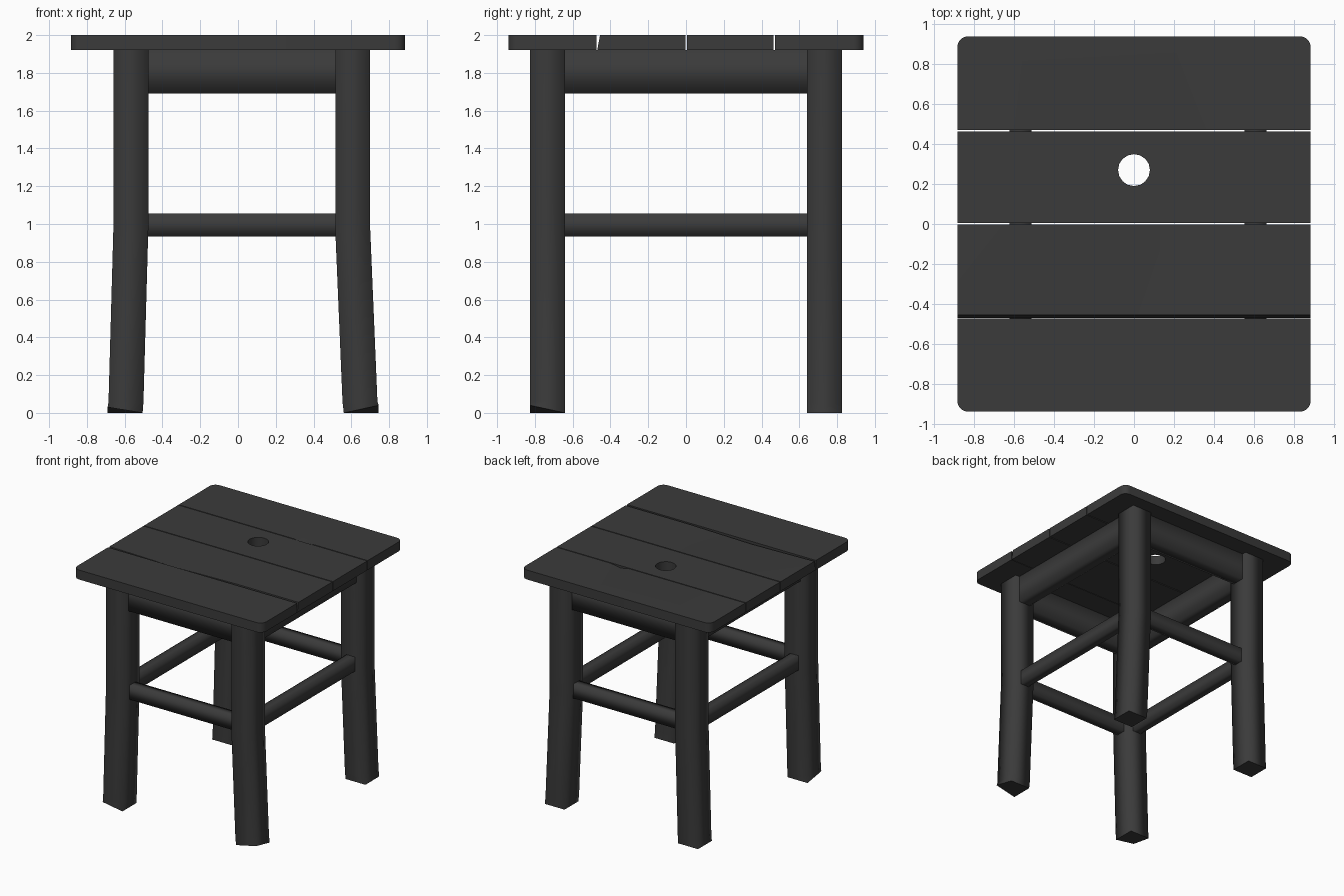
import bpy, bmesh, math
from mathutils import Vector

if "Cube" in bpy.data.objects:
    bpy.data.objects.remove(bpy.data.objects["Cube"])

# One dark paint for the whole stool
paint = bpy.data.materials.new("charcoal_paint")
paint.use_nodes = True
charcoal = (0.043, 0.043, 0.043, 1)
paint.diffuse_color = charcoal
paint.node_tree.nodes["Principled BSDF"].inputs["Base Color"].default_value = charcoal

SEAT_BOTTOM, SEAT_TOP = 1.92, 2.0
HALF_X, HALF_Y = 0.885, 0.94


def finish(bm, name):
    bmesh.ops.recalc_face_normals(bm, faces=bm.faces)
    mesh = bpy.data.meshes.new(name)
    bm.to_mesh(mesh)
    bm.free()
    mesh.materials.append(paint)
    obj = bpy.data.objects.new(name, mesh)
    bpy.context.collection.objects.link(obj)
    return obj


def beam(name, centres, u, v, lift=None):
    """Four-sided bar through the centres, soft along its sides, crisp at its ends."""
    bm = bmesh.new()
    u, v = Vector(u), Vector(v)
    rings = [[bm.verts.new(Vector(c) + u * a + v * b)
              for a, b in ((-1, -1), (1, -1), (1, 1), (-1, 1))] for c in centres]
    for low, high in zip(rings, rings[1:]):
        for i in range(4):
            j = (i + 1) % 4
            bm.faces.new((low[i], low[j], high[j], high[i]))
    caps = [bm.faces.new(rings[0]), bm.faces.new(rings[-1])]
    if lift:
        rings[0][lift[0]].co.z += lift[1]
    for face in bm.faces:
        face.smooth = True
    for cap in caps:
        for edge in cap.edges:
            edge.smooth = False
    return finish(bm, name)


# Legs: straight at the top, splayed sideways at the bottom, front feet worn
LEG_Y = 0.7325
LEG_X = {"left": 0.6075, "right": -0.5675}
SPLAY = {"left": 0.045, "right": -0.03}
WORN = {"left": (1, 0.04), "right": (0, 0.03)}
for side, x in LEG_X.items():
    for end, y in (("front", -LEG_Y), ("back", LEG_Y)):
        path = [(x + SPLAY[side], y, 0), (x + SPLAY[side] * 0.85, y, 0.06),
                (x, y, 0.97), (x, y, SEAT_BOTTOM)]
        beam(f"{end}_{side}_leg", path, (0.0925, 0, 0), (0, 0.0925, 0),
             WORN[side] if end == "front" else None)

# Aprons under the seat and thinner stretchers halfway up
for kind, z, half_h, half_t in (("apron", 1.805, 0.115, 0.055),
                                ("stretcher", 0.995, 0.06, 0.04)):
    up = (0, 0, half_h)
    for end, y in (("front", -LEG_Y), ("back", LEG_Y)):
        beam(f"{end}_{kind}", [(-0.485, y, z), (0.525, y, z)], (0, half_t, 0), up)
    for side, x in LEG_X.items():
        beam(f"{side}_{kind}", [(x, -0.65, z), (x, 0.65, z)], (half_t, 0, 0), up)


def arc(cx, cy, radius, start, sweep, steps):
    return [(cx + radius * math.cos(start + sweep * i / steps),
             cy + radius * math.sin(start + sweep * i / steps)) for i in range(steps + 1)]


def plank(name, y0, y1, round_front=False, round_back=False,
          front=(), back=(), hole=None, dents=(), slant=0):
    """Seat board with optional round corners, hole, dents and a slanted front edge."""
    r, q = 0.055, math.pi / 2
    cx = HALF_X - r
    outline = arc(-cx, y0 + r, r, 2 * q, q, 5) if round_front else [(-HALF_X, y0)]
    outline += [(x, y0) for x in front]
    outline += arc(cx, y0 + r, r, -q, q, 5) if round_front else [(HALF_X, y0)]
    outline += arc(cx, y1 - r, r, 0, q, 5) if round_back else [(HALF_X, y1)]
    outline += [(x, y1) for x in back]
    outline += arc(-cx, y1 - r, r, q, q, 5) if round_back else [(-HALF_X, y1)]
    loops = [outline] + ([hole] if hole else [])

    bm = bmesh.new()
    edges = []
    for loop in loops:
        verts = [bm.verts.new((x, y, SEAT_BOTTOM)) for x, y in loop]
        edges += [bm.edges.new((a, b)) for a, b in zip(verts, verts[1:] + verts[:1])]
    bmesh.ops.triangle_fill(bm, edges=edges, use_beauty=True)
    raised = bmesh.ops.extrude_face_region(bm, geom=bm.faces[:], use_keep_orig=True)
    top = [g for g in raised["geom"] if isinstance(g, bmesh.types.BMVert)]
    for v in top:
        v.co.z = SEAT_TOP
        on_front = abs(v.co.y - y0) < 0.001
        for x, depth in dents:
            if on_front and abs(v.co.x - x) < 0.001:
                v.co.z -= depth
        if on_front:
            v.co.y += slant
    obj = finish(bm, name)
    bpy.ops.object.select_all(action="DESELECT")
    obj.select_set(True)
    bpy.context.view_layer.objects.active = obj
    bpy.ops.object.shade_smooth_by_angle(angle=math.radians(30))


# Seat boards from front to back
plank("front_seat_board", -HALF_Y, -0.474, round_front=True)
plank("middle_front_seat_board", -0.47, -0.002, front=(-0.3, 0.3),
      back=(0.3, -0.3), dents=((-0.3, 0.012),), slant=0.015)
plank("middle_back_seat_board", 0.006, 0.463,
      hole=arc(0, 0.27, 0.08, 0, math.tau * 15 / 16, 15))
plank("back_seat_board", 0.471, HALF_Y, round_back=True, front=(0.2, 0.28, 0.38),
      back=(0.2,), dents=((0.28, 0.015),))
